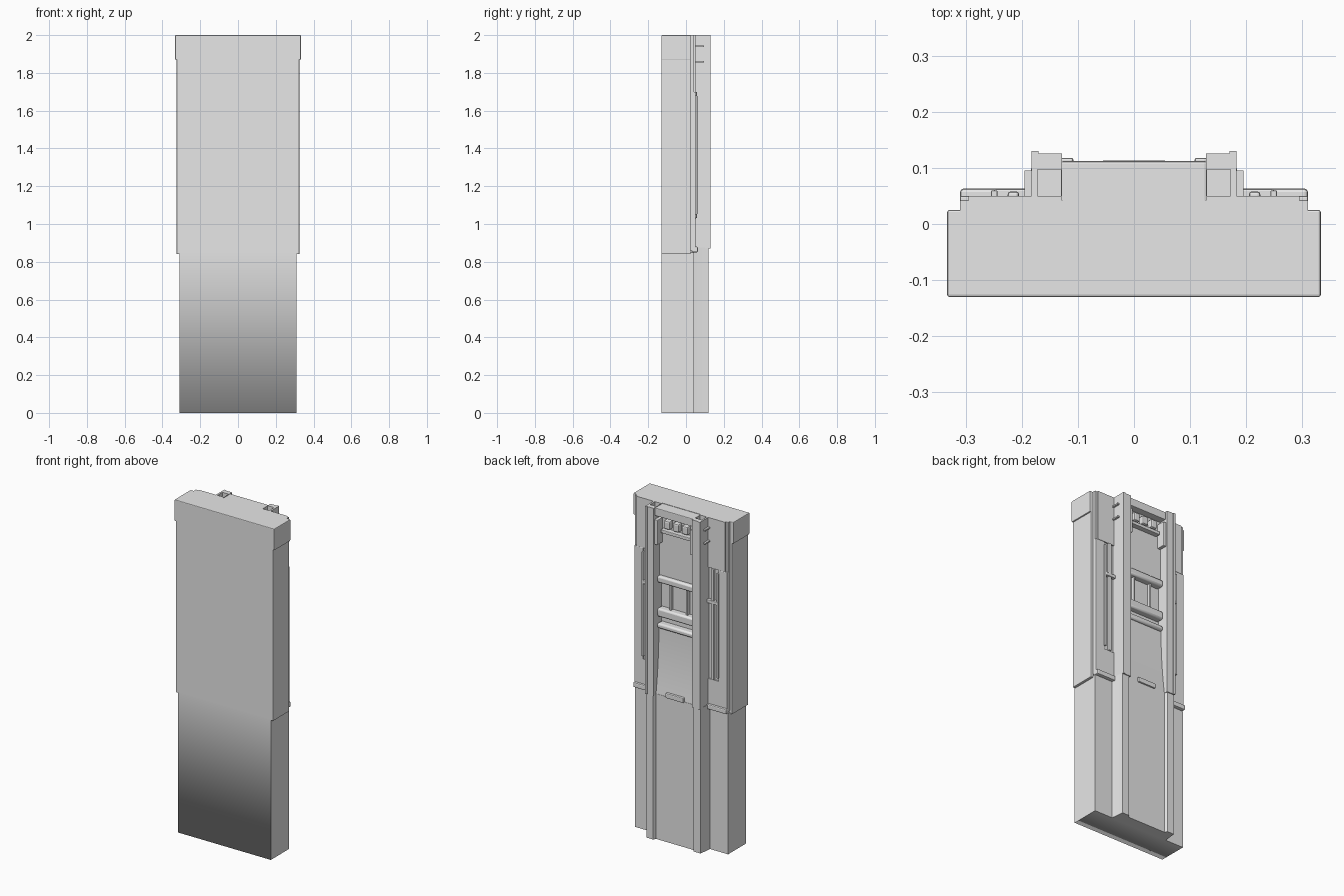
import bpy, bmesh, math

cube = bpy.data.objects.get("Cube")
if cube:
    bpy.data.objects.remove(cube)

grey = bpy.data.materials.new("plain_grey")
grey.use_nodes = True
grey.diffuse_color = (0.8, 0.8, 0.8, 1)
grey.node_tree.nodes["Principled BSDF"].inputs["Base Color"].default_value = (0.8, 0.8, 0.8, 1)


def finish(name, bm, bevel=0):
    bmesh.ops.recalc_face_normals(bm, faces=bm.faces)
    mesh = bpy.data.meshes.new(name)
    bm.to_mesh(mesh)
    bm.free()
    mesh.materials.append(grey)
    obj = bpy.data.objects.new(name, mesh)
    bpy.context.collection.objects.link(obj)
    if bevel:
        mod = obj.modifiers.new("soft_edges", 'BEVEL')
        mod.width, mod.segments = bevel, 2
    return obj


def prism(name, outline, low, high, axis='Z', bevel=0):
    """Extrude an outline: (x, y) along z, or (y, z) along x."""
    bm = bmesh.new()
    place = (lambda p, d: (p[0], p[1], d)) if axis == 'Z' else (lambda p, d: (d, p[0], p[1]))
    face = bm.faces.new([bm.verts.new(place(p, low)) for p in outline])
    ext = bmesh.ops.extrude_face_region(bm, geom=[face])
    move = place((0, 0), high - low)
    bmesh.ops.translate(bm, vec=move, verts=[v for v in ext["geom"] if isinstance(v, bmesh.types.BMVert)])
    return finish(name, bm, bevel)


def box(name, xs, ys, zs, bevel=0):
    (a, b), (c, d) = xs, ys
    return prism(name, [(a, c), (b, c), (b, d), (a, d)], *zs, bevel=bevel)


def pair(name, xs, ys, zs, bevel=0):
    """The same block on both sides."""
    box("left_" + name, xs, ys, zs, bevel)
    box("right_" + name, (-xs[1], -xs[0]), ys, zs, bevel)


def smooth(obj, angle=40):
    bpy.ops.object.select_all(action='DESELECT')
    obj.select_set(True)
    bpy.context.view_layer.objects.active = obj
    bpy.ops.object.shade_smooth_by_angle(angle=math.radians(angle))


# Lower body, with a soft front bottom edge
lower = box("lower_body", (-.31, .31), (-.13, .042), (0, .85))
for poly in lower.data.polygons:
    poly.use_smooth = True
for edge in lower.data.edges:
    ends = [lower.data.vertices[i].co for i in edge.vertices]
    edge.use_edge_sharp = not all(v.z < .01 and v.y < 0 for v in ends)

# Upper shell, top cap and rear plates
box("upper_shell", (-.325, .325), (-.13, .025), (.84, 1.88), .004)
box("top_cap", (-.333, .333), (-.13, .025), (1.87, 2), .004)
box("rear_plate", (-.31, .31), (.02, .042), (.86, 2))
pair("upper_rear_plate", (.17, .295), (.04, .05), (1.7, 2))
pair("outer_rear_plate", (.25, .31), (.04, .05), (.87, 1.7), .003)
pair("lower_rear_plate", (.17, .255), (.04, .05), (.87, 1.03))

# Side slots, rods and cross tabs
pair("slide_rod", (.205, .225), (.04, .058), (1.03, 1.7), .005)
pair("slot_edge", (.243, .255), (.04, .06), (1.05, 1.68), .003)
pair("rod_clamp", (.18, .25), (.04, .062), (1.49, 1.51), .003)
pair("bottom_lip", (.18, .31), (.03, .063), (.85, .88), .006)
for i, z in enumerate((1.86, 1.94)):
    pair(f"rail_tab_{i + 1}", (.18, .195), (.045, .095), (z - .004, z + .004))

# Upper rails with stepped inner edge and open pockets at the top
rail = [(.128, .03), (.183, .03), (.183, .13), (.17, .13), (.17, .126), (.128, .126)]
pocket = [(.13, .05), (.172, .05), (.172, .097), (.13, .097)]
for side, sign in (("left", 1), ("right", -1)):
    body = prism(side + "_upper_rail", [(sign * x, y) for x, y in rail], .87, 2)
    cutter = prism(side + "_pocket_cutter", [(sign * x, y) for x, y in pocket], 1.93, 2.05)
    cutter.hide_render = True
    cutter.hide_viewport = True
    cutter.display_type = 'WIRE'
    cut = body.modifiers.new("pocket", 'BOOLEAN')
    cut.object, cut.operation, cut.solver = cutter, 'DIFFERENCE', 'EXACT'
pair("rail_inner_step", (.108, .13), (.05, .118), (1.78, 1.93), .004)

# Lower rails, sloped into the outer channel
lower_rail = [(.125, .03), (.193, .03), (.187, .06), (.181, .12), (.135, .12), (.125, .1)]
for side, sign in (("left", 1), ("right", -1)):
    smooth(prism(side + "_lower_rail", [(sign * x, y) for x, y in lower_rail], 0, .875))

# Centre channel: floor, top lip and clip
box("channel_floor", (-.13, .13), (.03, .07), (1.57, 1.96))
box("channel_lip", (-.13, .13), (.03, .112), (1.95, 1.998), .004)
box("clip_bar", (-.1, .1), (.06, .1), (1.85, 1.87), .004)
for i in range(3):
    box(f"clip_tooth_{i + 1}", (i * .06 - .08, i * .06 - .04), (.06, .1), (1.88, 1.93), .008)

# Window bay with crossbars and dividers
box("bay_floor", (-.13, .13), (.03, .052), (1.28, 1.58))
for name, z, high in (("bay_top_bar", 1.56, .04), ("bay_middle_bar", 1.36, .05), ("bay_bottom_bar", 1.28, .03)):
    smooth(box(name, (-.13, .13), (.04, .092), (z - high / 2, z + high / 2), .01))
pair("bay_divider", (.05, .062), (.045, .072), (1.38, 1.55), .003)

# Curved centre panel, running down into the lower centre panel
curve = [(.075 + .028 * t ** 2, 1.27 - .4 * t) for t in [i / 8 for i in range(9)]]
smooth(prism("curved_panel", [(.03, .87), (.03, 1.27)] + curve, -.13, .13, 'X'))
box("lower_centre_panel", (-.13, .13), (.03, .104), (0, .875))
box("centre_tab", (-.06, .06), (.08, .113), (.87, .9), .005)
